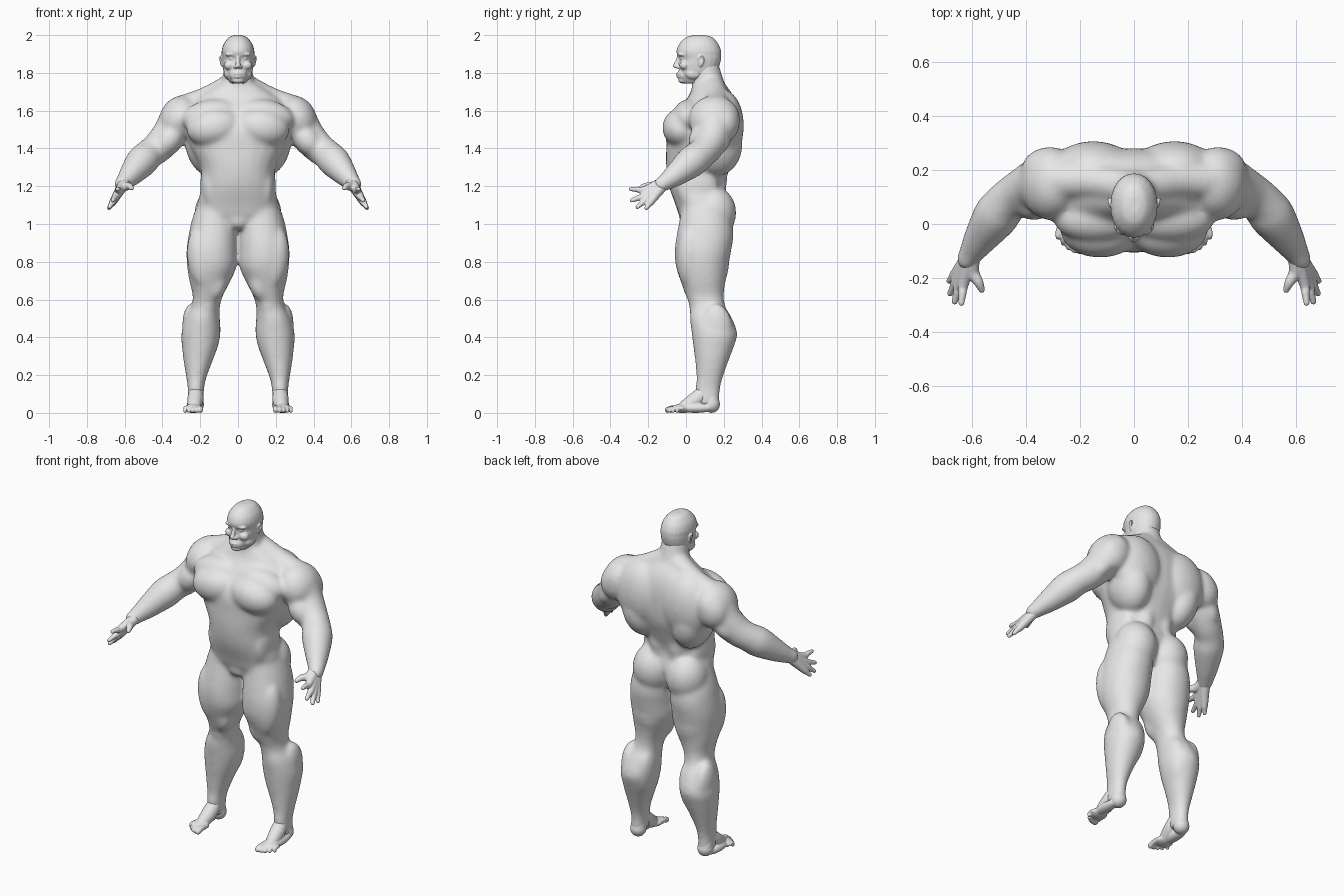
import bpy
import bmesh
from math import cos, sin, tau, copysign, radians
from mathutils import Vector, Matrix

cube = bpy.data.objects.get("Cube")
if cube:
    bpy.data.objects.remove(cube)

skin = bpy.data.materials.new("light_grey_skin")
skin.use_nodes = True
grey = 0.8
tone = (grey, grey, grey, 1)
skin.diffuse_color = tone
skin.node_tree.nodes["Principled BSDF"].inputs["Base Color"].default_value = tone

SIDES = 24
CIRCLE = [(cos(tau * i / SIDES), sin(tau * i / SIDES)) for i in range(SIDES)]


def spline(points, steps=5):
    """Smooth curve through points of any dimension."""
    points = [Vector(p) for p in points]
    points = [points[0], *points, points[-1]]
    curve = []
    for before, start, end, after in zip(points, points[1:], points[2:], points[3:]):
        leave, arrive = (end - before) / 2, (after - start) / 2
        for k in range(steps):
            t = k / steps
            ease = t * t * (3 - 2 * t)
            curve.append(start.lerp(end, ease) + leave * t * (1 - t) ** 2
                         - arrive * t * t * (1 - t))
    return curve + [points[-1]]


def bridge(bm, rings):
    """Closed skin over a row of rings."""
    rows = [[bm.verts.new(p) for p in ring] for ring in rings]
    for low, high in zip(rows, rows[1:]):
        for i in range(SIDES):
            bm.faces.new((low[i - 1], low[i], high[i], high[i - 1]))
    bm.faces.new(rows[0])
    bm.faces.new(rows[-1])


def section(z, half, front, back, x=0):
    """One horizontal slice of a loft."""
    return z, half, front, back, x


def loft(bm, sections, power):
    """Skin over horizontal slices; a higher power squares their corners."""
    def rounded(value):
        return copysign(abs(value) ** (2 / power), value)
    rings = []
    for z, half, front, back, x in spline(sections):
        middle, depth = (front + back) / 2, (back - front) / 2
        rings.append([(x + half * rounded(c), middle + depth * rounded(s), z) for c, s in CIRCLE])
    bridge(bm, rings)


def blob(bm, at, size, tilt=0):
    """Ellipsoid muscle, tilted about the front axis."""
    place = Matrix.Translation(at) @ Matrix.Rotation(radians(tilt), 4, 'Y')
    bmesh.ops.create_uvsphere(bm, u_segments=SIDES, v_segments=SIDES // 2, radius=1,
                              matrix=place @ Matrix.Diagonal((*size, 1)))


def tube(bm, path, radii):
    """Round limb along a path, with ball ends."""
    curve = spline([(*point, radius) for point, radius in zip(path, radii)])
    rings = []
    for i, p in enumerate(curve):
        ahead, behind = curve[min(i + 1, len(curve) - 1)], curve[max(i - 1, 0)]
        turn = (ahead - behind).to_3d().to_track_quat('Z', 'Y')
        rings.append([p.to_3d() + turn @ Vector((c, s, 0)) * p[3] for c, s in CIRCLE])
    bridge(bm, rings)
    for end in (curve[0], curve[-1]):
        blob(bm, at=end.to_3d(), size=[end[3]] * 3)


def finish(bm, name, voxel, relax):
    """Mirror the left half, fuse the parts and soften the joins."""
    bmesh.ops.recalc_face_normals(bm, faces=bm.faces)
    mesh = bpy.data.meshes.new(name)
    bm.to_mesh(mesh)
    bm.free()
    mesh.materials.append(skin)
    mesh.shade_smooth()
    ob = bpy.data.objects.new(name, mesh)
    bpy.context.scene.collection.objects.link(ob)
    mirror = ob.modifiers.new("mirror", 'MIRROR')
    mirror.use_mirror_merge = False
    fuse = ob.modifiers.new("fuse", 'REMESH')
    fuse.mode = 'VOXEL'
    fuse.voxel_size = voxel
    fuse.use_smooth_shade = True
    soften = ob.modifiers.new("soften", 'SMOOTH')
    soften.factor = 0.5
    soften.iterations = relax


# Torso core and neck
body = bmesh.new()
loft(body, power=2.3, sections=[
    section(z=.97, half=.1, front=.02, back=.18),
    section(z=1.03, half=.2, front=-.03, back=.2),
    section(z=1.1, half=.215, front=-.055, back=.22),
    section(z=1.2, half=.195, front=-.09, back=.205),
    section(z=1.3, half=.2, front=-.105, back=.235),
    section(z=1.4, half=.25, front=-.105, back=.27),
    section(z=1.5, half=.28, front=-.1, back=.28),
    section(z=1.6, half=.28, front=-.045, back=.275),
    section(z=1.68, half=.2, front=.015, back=.25),
    section(z=1.75, half=.09, front=.04, back=.2)])
tube(body, path=[(0, .1, 1.83), (0, .115, 1.75), (0, .13, 1.66)], radii=[.076, .085, .1])

# Trapezius
tube(body, path=[(.04, .14, 1.73), (.17, .16, 1.66), (.3, .16, 1.6)], radii=[.065, .066, .08])

# Lower and upper chest, shoulder blade, side of back, spine column, waist
blob(body, at=(.125, -.02, 1.51), size=(.15, .106, .105), tilt=8)
blob(body, at=(.14, .02, 1.57), size=(.16, .09, .09), tilt=8)
blob(body, at=(.15, .2, 1.52), size=(.16, .107, .19))
blob(body, at=(.17, .16, 1.42), size=(.11, .14, .17), tilt=12)
blob(body, at=(.06, .16, 1.27), size=(.06, .06, .18))
blob(body, at=(.15, .06, 1.2), size=(.05, .11, .14))

# Groin and buttock
blob(body, at=(0, .01, 1.02), size=(.07, .045, .05))
blob(body, at=(.11, .145, 1.06), size=(.12, .122, .14))

# Leg from hip to ankle
loft(body, power=2.1, sections=[
    section(z=1.12, half=.1, front=-.02, back=.2, x=.11),
    section(z=1.02, half=.12, front=-.035, back=.24, x=.125),
    section(z=.94, half=.13, front=-.05, back=.252, x=.132),
    section(z=.86, half=.135, front=-.06, back=.24, x=.138),
    section(z=.78, half=.132, front=-.055, back=.225, x=.138),
    section(z=.7, half=.11, front=-.03, back=.21, x=.148),
    section(z=.62, half=.08, front=0, back=.2, x=.16),
    section(z=.56, half=.076, front=.02, back=.21, x=.172),
    section(z=.5, half=.09, front=.02, back=.245, x=.188),
    section(z=.42, half=.104, front=.03, back=.272, x=.196),
    section(z=.34, half=.093, front=.04, back=.25, x=.203),
    section(z=.26, half=.073, front=.05, back=.22, x=.213),
    section(z=.18, half=.052, front=.055, back=.193, x=.221),
    section(z=.12, half=.043, front=.05, back=.18, x=.223),
    section(z=.04, half=.043, front=.06, back=.18, x=.225)])

# Inner thigh, outer thigh, hamstring, kneecap, both calf heads
blob(body, at=(.11, .045, .69), size=(.055, .065, .1), tilt=-12)
blob(body, at=(.19, .02, .82), size=(.08, .07, .17), tilt=6)
blob(body, at=(.14, .16, .82), size=(.1, .07, .17))
blob(body, at=(.165, .05, .58), size=(.045, .035, .07))
blob(body, at=(.15, .16, .42), size=(.056, .09, .15), tilt=-6)
blob(body, at=(.24, .16, .43), size=(.055, .09, .15), tilt=4)

# Arm from shoulder to wrist
tube(body, path=[(.31, .15, 1.57), (.36, .145, 1.48), (.42, .115, 1.41), (.47, .08, 1.37),
                 (.51, .03, 1.33), (.565, -.05, 1.265), (.6, -.105, 1.225), (.615, -.13, 1.21)],
     radii=[.1, .093, .085, .08, .085, .065, .048, .042])

# Deltoid and its rear head, biceps, triceps, outer forearm
blob(body, at=(.31, .15, 1.555), size=(.107, .137, .13), tilt=-25)
blob(body, at=(.315, .2, 1.54), size=(.1, .085, .11), tilt=-25)
blob(body, at=(.37, .085, 1.44), size=(.07, .072, .095), tilt=-40)
blob(body, at=(.365, .18, 1.46), size=(.055, .06, .1), tilt=-40)
blob(body, at=(.505, .06, 1.375), size=(.055, .055, .08), tilt=-45)
finish(body, "body", voxel=.009, relax=25)

# Skull and jaw
head = bmesh.new()
loft(head, power=2.1, sections=[
    section(z=2, half=.02, front=.04, back=.1),
    section(z=1.988, half=.048, front=0, back=.14),
    section(z=1.955, half=.075, front=-.035, back=.17),
    section(z=1.92, half=.086, front=-.05, back=.185),
    section(z=1.895, half=.086, front=-.047, back=.187),
    section(z=1.875, half=.085, front=-.036, back=.186),
    section(z=1.84, half=.082, front=-.037, back=.178),
    section(z=1.8, half=.074, front=-.034, back=.16),
    section(z=1.77, half=.058, front=-.03, back=.13),
    section(z=1.745, half=.038, front=-.02, back=.1)])
blob(head, at=(.05, .04, 1.795), size=(.026, .045, .03))

# Brow, eye, cheek
blob(head, at=(.032, -.02, 1.9), size=(.036, .023, .013), tilt=6)
blob(head, at=(.034, -.017, 1.876), size=(.016, .015, .01))
blob(head, at=(.045, -.008, 1.84), size=(.03, .027, .025))

# Nose and nostril
tube(head, path=[(0, -.036, 1.89), (0, -.046, 1.86), (0, -.055, 1.838)], radii=[.01, .011, .014])
blob(head, at=(.013, -.042, 1.832), size=(.012, .015, .01))

# Muzzle, lips, chin
blob(head, at=(0, -.015, 1.79), size=(.045, .031, .036))
blob(head, at=(0, -.038, 1.794), size=(.026, .015, .007))
blob(head, at=(0, -.036, 1.779), size=(.024, .015, .008))
blob(head, at=(0, -.02, 1.76), size=(.032, .021, .016))

# Ear with its rim
blob(head, at=(.082, .078, 1.86), size=(.01, .016, .027))
tube(head, path=[(.086, .066, 1.87), (.09, .07, 1.885), (.094, .09, 1.885), (.093, .092, 1.86),
                 (.085, .076, 1.836)], radii=[.005] * 5)
finish(head, "head", voxel=.004, relax=7)

# Fingers, each running from the wrist over its knuckle to the tip
hands = bmesh.new()
wrist = (.6, -.11, 1.222)
knuckles = [(.63, -.22, 1.18), (.645, -.22, 1.15), (.655, -.21, 1.13), (.66, -.185, 1.12)]
tips = [(.638, -.292, 1.185), (.663, -.287, 1.125), (.68, -.257, 1.09), (.683, -.21, 1.085)]
for knuckle, tip in zip(knuckles, tips):
    joint = Vector(knuckle).lerp(Vector(tip), .5)
    tube(hands, path=[wrist, knuckle, joint, tip], radii=[.032, .02, .015, .011])

# Thumb
tube(hands, path=[wrist, (.597, -.175, 1.2), (.575, -.215, 1.2), (.563, -.243, 1.19)],
     radii=[.032, .025, .018, .012])
finish(hands, "hands", voxel=.004, relax=4)

# Heel, instep, ball and outer edge of the foot
feet = bmesh.new()
tube(feet, path=[(.225, .135, .045), (.224, .13, .12)], radii=[.045, .035])
tube(feet, path=[(.223, .1, .12), (.225, .06, .075), (.23, 0, .036), (.235, -.03, .025)],
     radii=[.034, .043, .036, .025])
blob(feet, at=(.235, -.025, .024), size=(.05, .05, .024))
blob(feet, at=(.245, .05, .026), size=(.034, .1, .026))

# Toes, shrinking outwards
for toe in range(5):
    size = .016 - .0015 * toe
    x = .2 + .02 * toe
    tip = -.096 + .003 * toe ** 2
    tube(feet, path=[(x, -.02, .024), (x, tip / 2 - .02, .024), (x, tip, size)], radii=[size] * 3)
finish(feet, "feet", voxel=.004, relax=3)
